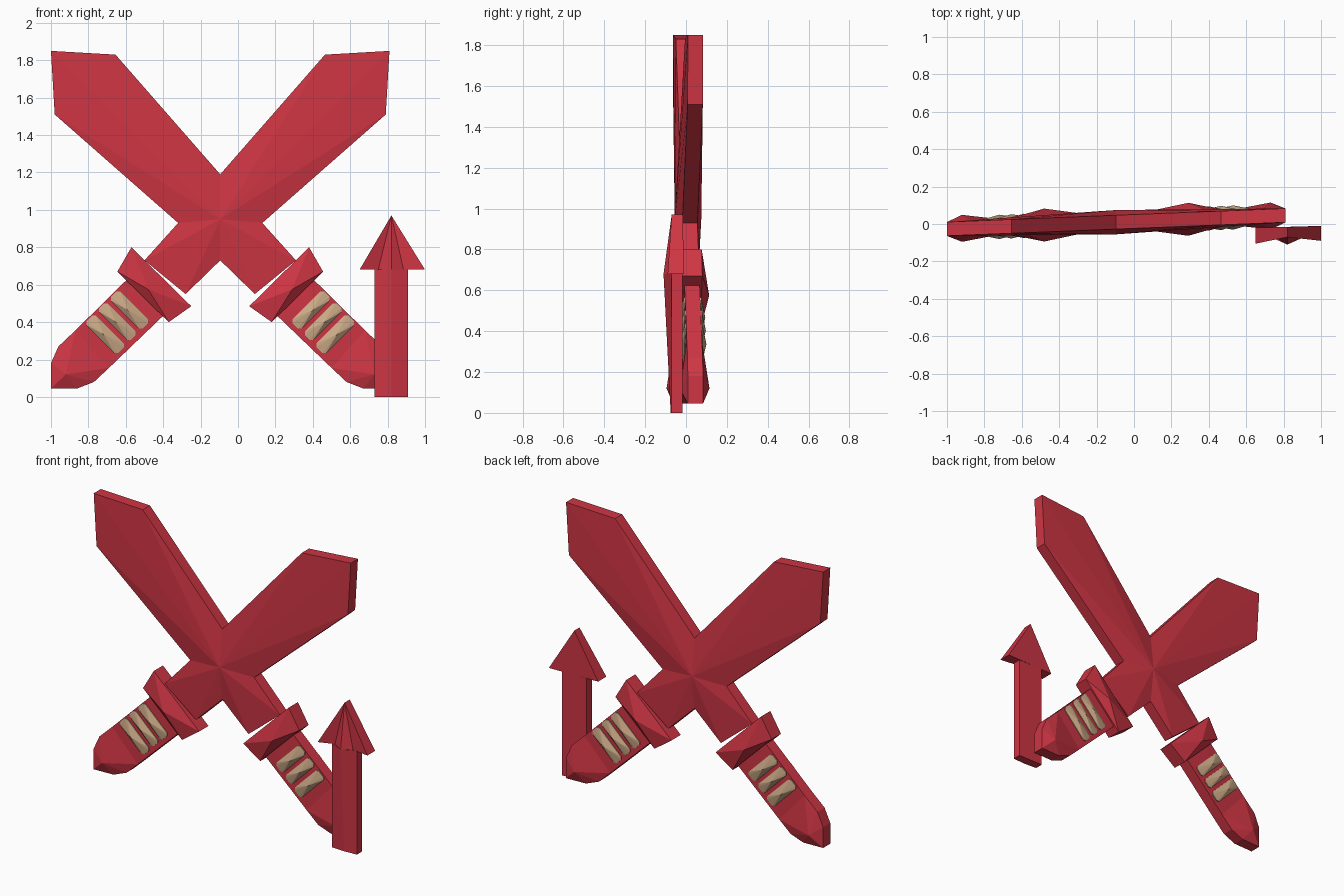
import bpy, bmesh, math

if "Cube" in bpy.data.objects:
    bpy.data.objects.remove(bpy.data.objects["Cube"])

AXIS = -0.095            # vertical mirror line of the crossed blades


def material(name, col):
    m = bpy.data.materials.new(name)
    m.diffuse_color = (*col, 1)
    m.use_nodes = True
    m.node_tree.nodes["Principled BSDF"].inputs["Base Color"].default_value = m.diffuse_color
    return m


RED = material("red", (0.62, 0.036, 0.057))
TAN = material("tan wrap", (0.60, 0.40, 0.24))


def finish(name, bm, mat):
    bmesh.ops.recalc_face_normals(bm, faces=bm.faces)
    me = bpy.data.meshes.new(name)
    bm.to_mesh(me)
    bm.free()
    me.materials.append(mat)
    ob = bpy.data.objects.new(name, me)
    bpy.context.collection.objects.link(ob)
    return ob


def mid(x):
    # the crossed blades lie on a slightly turned plane
    return 0.01 + 0.04 * (x + 0.09)


def plate(name, outline, peak, rim, top, mat, flip=False):
    """Slab whose front and back fan up from the rim to a raised point."""
    if flip:
        outline = [(2 * AXIS - x, z) for x, z in outline]
        peak = (2 * AXIS - peak[0], peak[1])
    bm = bmesh.new()
    rings = []
    for s in (-1, 1):
        ring = [bm.verts.new((x, mid(x) + s * rim, z)) for x, z in outline]
        tip = bm.verts.new((peak[0], mid(peak[0]) + s * top, peak[1]))
        for i in range(len(ring)):
            bm.faces.new((ring[i - 1], ring[i], tip))
        rings.append(ring)
    a, b = rings
    for i in range(len(a)):
        bm.faces.new((a[i - 1], a[i], b[i], b[i - 1]))
    return finish(name, bm, mat)


def loft(name, low, z0, high, z1, mat):
    """Skin between two (x, y) cross-sections at two heights."""
    bm = bmesh.new()
    a = [bm.verts.new((x, y, z0)) for x, y in low]
    b = [bm.verts.new((x, y, z1)) for x, y in high]
    bm.faces.new(a)
    bm.faces.new(b)
    for i in range(len(a)):
        bm.faces.new((a[i - 1], a[i], b[i], b[i - 1]))
    bmesh.ops.remove_doubles(bm, verts=bm.verts, dist=0.0005)
    return finish(name, bm, mat)


# Crossed blades: left half outline, mirrored into a full X
left = [(-0.25, 0.57), (-0.50, 0.73), (-0.32, 0.93), (-0.98, 1.51), (-1.0, 1.85), (-0.655, 1.83)]
left[0] = (-0.28, 0.55)
cross = ([(AXIS, 0.73)] + left + [(AXIS, 1.19)]
         + [(2 * AXIS - x, z) for x, z in reversed(left)])
plate("crossed_blades", cross, (AXIS, 0.95), 0.037, 0.065, RED)

# Guards, grips, pommels and wraps for both swords
guard = [(-0.57, 0.80), (-0.25, 0.485), (-0.37, 0.40), (-0.645, 0.67)]
grip = [(-0.52, 0.70), (-0.32, 0.51), (-0.69, 0.155), (-0.87, 0.355)]
pommel = [(-0.87, 0.355), (-0.96, 0.27), (-1.0, 0.18), (-1.0, 0.045),
          (-0.86, 0.045), (-0.77, 0.08), (-0.69, 0.155)]
wraps = [(-0.58, 0.465, 0.035), (-0.645, 0.403, 0.032), (-0.71, 0.335, 0.036)]


def strip(cx, cz, half_w, half_l=0.12, c=0.014):
    # chamfered bar lying across the grip
    pts = [(half_l, half_w - c), (half_l - c, half_w), (c - half_l, half_w), (-half_l, half_w - c),
           (-half_l, c - half_w), (c - half_l, -half_w), (half_l - c, -half_w), (half_l, c - half_w)]
    k = math.sin(math.radians(45))
    return [(cx + k * (u + v), cz + k * (v - u)) for u, v in pts]


for side, flip in (("left", False), ("right", True)):
    plate(side + "_guard", guard, (-0.48, 0.575), 0.048, 0.088, RED, flip)
    plate(side + "_grip", grip, (-0.60, 0.43), 0.037, 0.040, RED, flip)
    plate(side + "_pommel", pommel, (-0.92, 0.12), 0.037, 0.072, RED, flip)
    for i, (x, z, w) in enumerate(wraps):
        plate(f"{side}_wrap_{i + 1}", strip(x, z, w), (x - 0.01, z), 0.043, 0.065, TAN, flip)

# Upright arrow beside the right sword
back = -0.016
shaft_low = [(0.73, back), (0.73, -0.07), (0.82, -0.075), (0.91, -0.07), (0.91, back)]
shaft_top = [(0.73, back), (0.73, -0.07), (0.82, -0.11), (0.91, -0.07), (0.91, back)]
loft("arrow_shaft", shaft_low, 0.0, shaft_top, 0.68, RED)
head_low = [(0.65, -0.02), (0.65, -0.105), (0.75, -0.068), (0.82, -0.11), (0.885, -0.075),
            (1.0, -0.09), (1.0, -0.01)]
head_top = [(0.82, back)] + [(0.82, -0.07)] * 5 + [(0.82, back)]
bm_head = bmesh.new()
lo = [bm_head.verts.new((x, y, 0.68)) for x, y in head_low]
tip_f = bm_head.verts.new((0.82, -0.07, 0.97))
tip_b = bm_head.verts.new((0.82, back, 0.97))
for i in range(1, 5):
    bm_head.faces.new((lo[i], lo[i + 1], tip_f))
bm_head.faces.new((lo[0], lo[1], tip_f, tip_b))
bm_head.faces.new((lo[5], lo[6], tip_b, tip_f))
bm_head.faces.new((lo[6], lo[0], tip_b))
bm_head.faces.new(lo)
finish("arrow_head", bm_head, RED)
